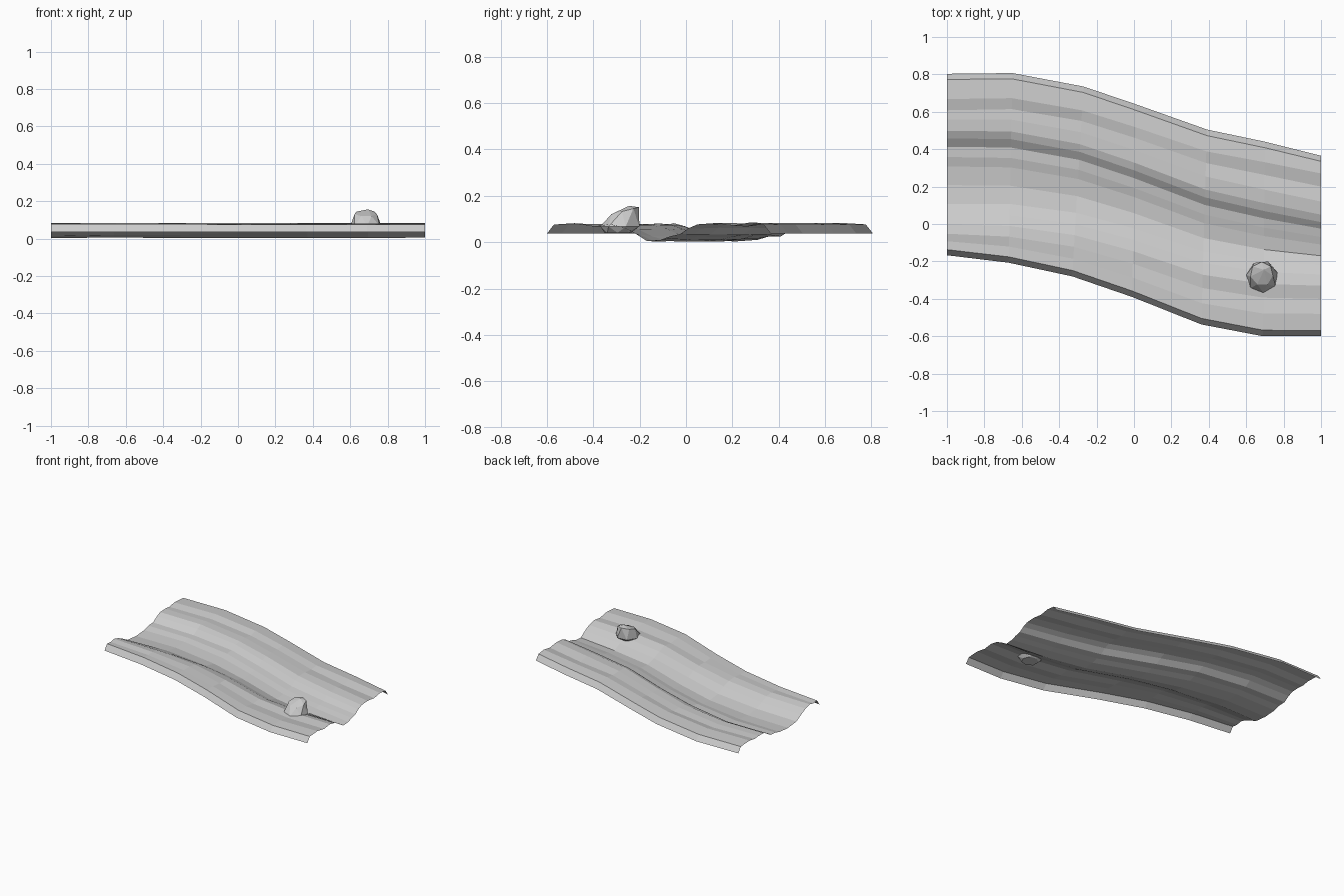
import bpy
import math
import random

if "Cube" in bpy.data.objects:
    bpy.data.objects.remove(bpy.data.objects["Cube"])

random.seed(4)

# stations along the path: x at far edge, y of far edge, x at near edge, y of near edge
STATIONS = [(-1, .803, -1, -.167), (-.65, .807, -.67, -.207), (-.27, .735, -.33, -.28),
            (.01, .64, -.01, -.39), (.39, .505, .36, -.537), (.70, .44, .69, -.60),
            (1, .365, 1, -.60)]

# cross-sections (y, z) at the left and right ends, from far edge to near edge
LEFT = [(.805, .037), (.775, .077), (.67, .083), (.61, .072), (.56, .077), (.50, .074),
        (.46, .057), (.415, .028), (.36, .025), (.31, .010), (.21, .003), (.11, .013),
        (.05, .045), (.0, .068), (-.05, .082), (-.09, .073), (-.135, .078), (-.165, .037)]
RIGHT = [(.365, .037), (.335, .076), (.27, .084), (.20, .072), (.12, .082), (.05, .077),
         (.01, .06), (-.025, .035), (-.07, .025), (-.11, .01), (-.17, .006), (-.22, .038),
         (-.27, .064), (-.33, .077), (-.40, .068), (-.48, .082), (-.57, .076), (-.60, .037)]


def make(name, verts, faces):
    mesh = bpy.data.meshes.new(name)
    mesh.from_pydata(verts, [], faces)
    mesh.update()
    ob = bpy.data.objects.new(name, mesh)
    bpy.context.collection.objects.link(ob)
    return ob


def fraction(profile, i):
    return (profile[i][0] - profile[-1][0]) / (profile[0][0] - profile[-1][0])


# rutted path: open sheet swept through the stations
n = len(LEFT)
verts, faces = [], []
for s, (xf, yf, xn, yn) in enumerate(STATIONS):
    k = s / (len(STATIONS) - 1)
    inner = 0 < s < len(STATIONS) - 1
    for i in range(n):
        t = fraction(LEFT, i) * (1 - k) + fraction(RIGHT, i) * k
        z = LEFT[i][1] * (1 - k) + RIGHT[i][1] * k
        if inner and 2 < i < n - 3:
            t += .02 * math.sin(math.pi * k) * math.sin(math.pi * t)
            z += random.uniform(-.005, .005)
        verts.append((xn + (xf - xn) * t, yn + (yf - yn) * t, max(z, .003)))
for s in range(len(STATIONS) - 1):
    for i in range(n - 1):
        a = s * n + i
        faces.append((a, a + n, a + n + 1, a + 1)[::-1])
make("path", verts, faces)

# faceted rock resting on the near side, leaning towards the far side
SIDES = 7
rings = [(.06, .04, 0, -.01), (.088, .068, .3, 0), (.062, .135, .7, .02)]
verts, faces = [], []
for r, z, turn, lean in rings:
    for j in range(SIDES):
        a = 2 * math.pi * j / SIDES + turn
        rr = r * random.uniform(.95, 1.04)
        dy = rr * math.sin(a)
        tilt = .25 * dy if z > .1 else 0
        verts.append((.685 + rr * math.cos(a), -.285 + lean + dy, z + tilt))
verts.append((.695, -.245, .157))
for k in range(len(rings) - 1):
    for j in range(SIDES):
        a, b = k * SIDES + j, k * SIDES + (j + 1) % SIDES
        faces += [(a, b, a + SIDES), (b, b + SIDES, a + SIDES)]
top = 2 * SIDES
faces += [(top + j, top + (j + 1) % SIDES, len(verts) - 1) for j in range(SIDES)]
faces.append(tuple(reversed(range(SIDES))))
make("rock", verts, faces)
